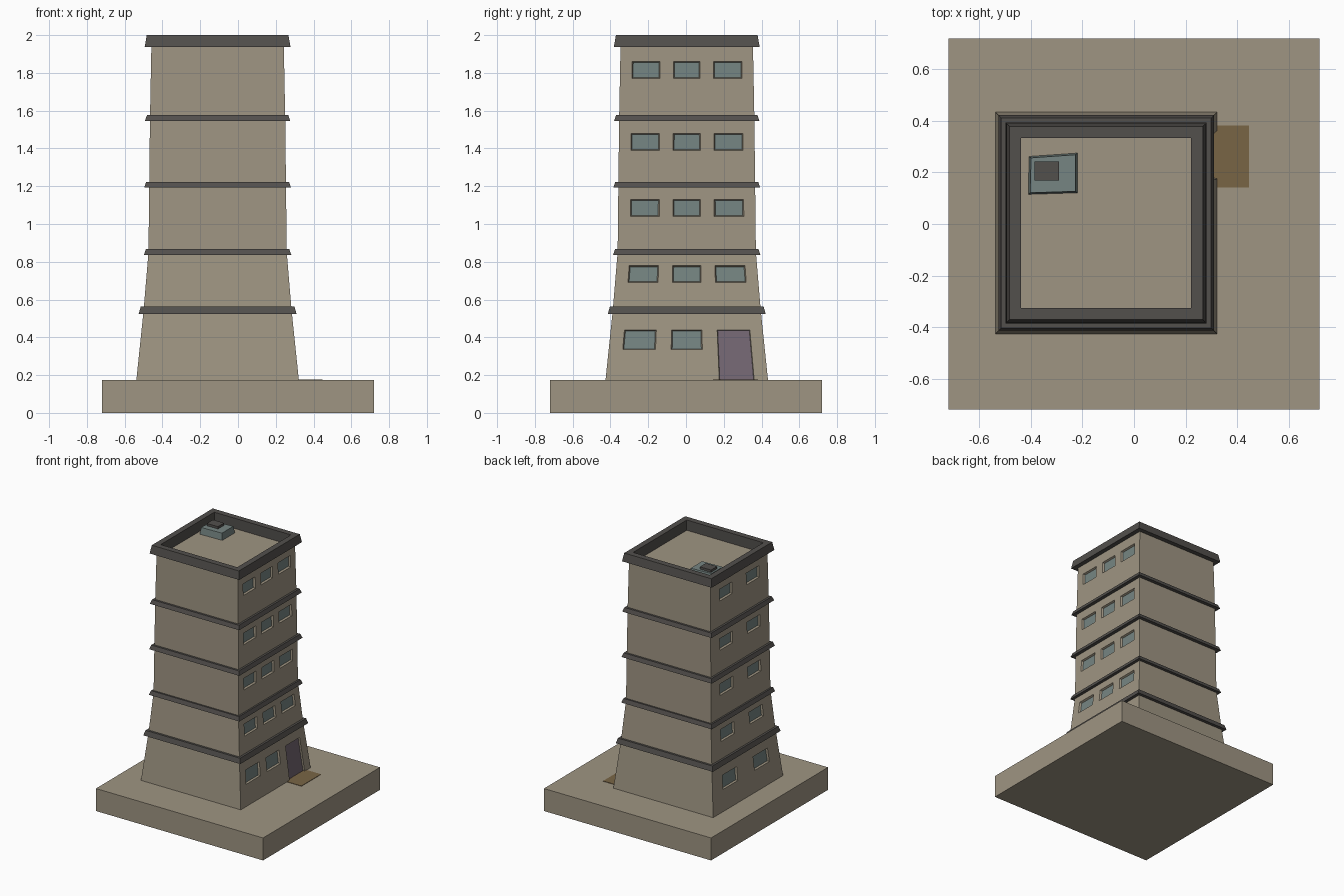
import bpy, bmesh
from mathutils import Vector

if "Cube" in bpy.data.objects:
    bpy.data.objects.remove(bpy.data.objects["Cube"])

CX, CY = -0.108, 0.004      # tower axis
BASE_TOP = 0.175
ROOF = 1.92


def material(name, rgb):
    m = bpy.data.materials.new(name)
    m.diffuse_color = (*rgb, 1)
    m.use_nodes = True
    m.node_tree.nodes["Principled BSDF"].inputs["Base Color"].default_value = m.diffuse_color
    return m


STONE = material("beige concrete", (0.345, 0.30, 0.225))
TRIM = material("dark grey trim", (0.085, 0.079, 0.073))
GLASS = material("grey blue glass", (0.18, 0.235, 0.225))
DOOR = material("purple grey door", (0.175, 0.135, 0.17))
MAT = material("brown doormat", (0.19, 0.13, 0.06))


def finish(name, bm, mats, normals=True):
    if normals:
        bmesh.ops.recalc_face_normals(bm, faces=bm.faces[:])
    me = bpy.data.meshes.new(name)
    bm.to_mesh(me)
    bm.free()
    for m in mats:
        me.materials.append(m)
    ob = bpy.data.objects.new(name, me)
    bpy.context.collection.objects.link(ob)
    return ob


def prism(name, bottom, top, z0, z1, mat):
    """Solid between two matching outlines."""
    bm = bmesh.new()
    a = [bm.verts.new((x, y, z0)) for x, y in bottom]
    b = [bm.verts.new((x, y, z1)) for x, y in top]
    bm.faces.new(a)
    bm.faces.new(b)
    n = len(a)
    for i in range(n):
        j = (i + 1) % n
        bm.faces.new((a[i], a[j], b[j], b[i]))
    return finish(name, bm, [mat])


def rect(x0, x1, y0, y1):
    return [(x0, y0), (x1, y0), (x1, y1), (x0, y1)]


def square_ring(name, profile, mat):
    """Sweep a closed (half width, height) profile round the square tower."""
    bm = bmesh.new()
    loops = [[bm.verts.new((CX + sx * h, CY + sy * h, z)) for h, z in profile]
             for sx, sy in ((-1, -1), (1, -1), (1, 1), (-1, 1))]
    n = len(profile)
    for k in range(4):
        p, q = loops[k], loops[(k + 1) % 4]
        for i in range(n):
            j = (i + 1) % n
            bm.faces.new((p[i], q[i], q[j], p[j]))
    return finish(name, bm, [mat])


# Tower taper: half width at each height
TAPER = [(0.175, 0.43), (0.54, 0.392), (0.85, 0.366), (1.21, 0.362),
         (1.56, 0.358), (1.97, 0.35)]


def half(z):
    for (z0, h0), (z1, h1) in zip(TAPER, TAPER[1:]):
        if z <= z1:
            return h0 + (h1 - h0) * (z - z0) / (z1 - z0)
    return TAPER[-1][1]


# Base slab
square = rect(-0.72, 0.72, -0.72, 0.72)
prism("base_slab", square, square, 0, BASE_TOP, STONE)

# Tower walls: four grids, with window and door cells recessed
WINDOW_ROWS = [(0.335, 0.44), (0.69, 0.78), (1.04, 1.13), (1.39, 1.48), (1.77, 1.86)]
levels = sorted({z for z, _ in TAPER} | {z for r in WINDOW_ROWS for z in r})
COLUMNS = {  # window spans as fractions of the half width
    "right": [(-0.82, -0.4), (-0.2, 0.2), (0.4, 0.83)],
    "left": [(-0.69, -0.25), (0.25, 0.69)],
    "front": [], "back": []}
SIDES = {"right": Vector((1, 0, 0)), "left": Vector((-1, 0, 0)),
         "front": Vector((0, -1, 0)), "back": Vector((0, 1, 0))}

bm = bmesh.new()
windows, door = [], []
for side, out in SIDES.items():
    along = Vector((0, 0, 1)).cross(out)
    cols = COLUMNS[side]
    us = sorted({-1, 1} | {u for c in cols for u in c})

    def point(u, z):
        p = (out + along * u) * half(z)
        return bm.verts.new((CX + p.x, CY + p.y, z))

    def cell(u0, u1, z0, z1):
        return bm.faces.new((point(u0, z0), point(u1, z0), point(u1, z1), point(u0, z1)))

    for u0, u1 in zip(us, us[1:]):
        is_door = side == "right" and u0 == 0.4
        zs = [z for z in levels if not (is_door and z == 0.335)]
        for z0, z1 in zip(zs, zs[1:]):
            f = cell(u0, u1, z0, z1)
            if is_door and z0 == BASE_TOP:
                door.append(f)
            elif (u0, u1) in cols and (z0, z1) in WINDOW_ROWS:
                windows.append(f)
bmesh.ops.remove_doubles(bm, verts=bm.verts[:], dist=0.0005)
bm.normal_update()
bmesh.ops.inset_individual(bm, faces=windows, thickness=0.008, depth=-0.014)
bmesh.ops.inset_individual(bm, faces=door, thickness=0.004, depth=-0.012)
for f in windows:
    f.material_index = 1
for f in door:
    f.material_index = 2
finish("tower_walls", bm, [STONE, GLASS, DOOR], normals=False)

# Floor ledges
for i, (z0, z1, h) in enumerate([(0.524, 0.562, 0.418), (0.837, 0.868, 0.39),
                                 (1.192, 1.223, 0.389), (1.545, 1.576, 0.385)]):
    inner = half(z1) - 0.012
    square_ring(f"floor_ledge_{i + 1}",
                [(inner, z0), (h, z0), (h - 0.011, z1), (inner, z1)], TRIM)

# Parapet and roof
square_ring("parapet", [(0.33, ROOF - 0.01), (0.345, 1.937), (0.386, 1.937),
                        (0.375, 2.0), (0.33, 2.0)], TRIM)
roof = rect(CX - 0.335, CX + 0.335, CY - 0.335, CY + 0.335)
prism("roof_deck", roof, roof, ROOF - 0.008, ROOF, STONE)

# Rooftop unit with cap
unit = [(-0.41, 0.115), (-0.22, 0.121), (-0.22, 0.275), (-0.407, 0.262)]
mid = Vector((-0.314, 0.193))
unit_top = [tuple(mid + (Vector(p) - mid) * 0.92) for p in unit]
prism("roof_unit", unit, unit_top, ROOF, 1.972, GLASS)
cap = rect(-0.386, -0.29, 0.168, 0.243)
prism("roof_unit_cap", cap, cap, 1.97, 1.99, TRIM)

# Doormat
mat_outline = rect(0.31, 0.447, 0.142, 0.382)
prism("doormat", mat_outline, mat_outline, BASE_TOP, BASE_TOP + 0.003, MAT)
